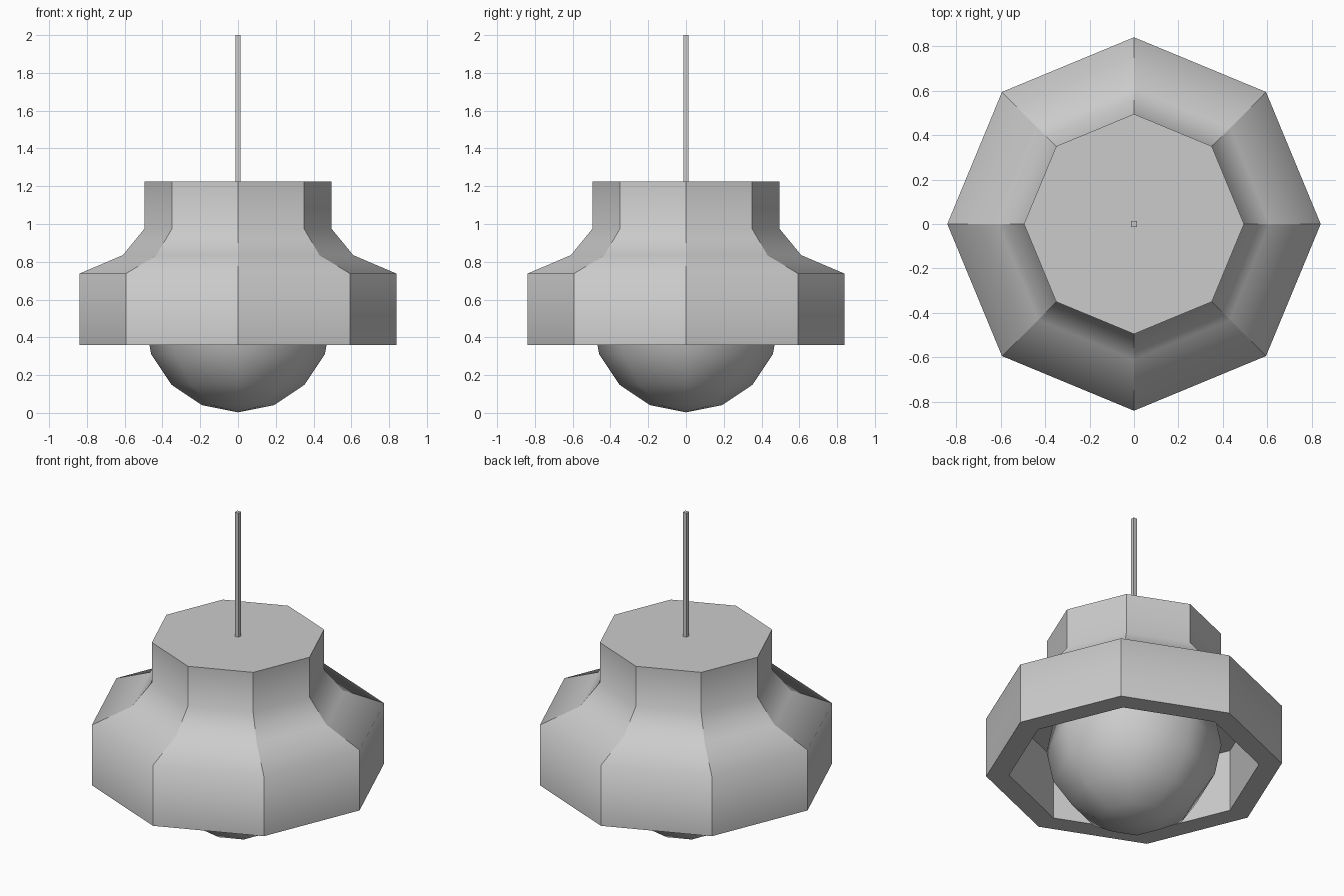
import bpy, bmesh
from math import sin, cos, pi

if "Cube" in bpy.data.objects:
    bpy.data.objects.remove(bpy.data.objects["Cube"])

SIDES = 8


def finish(bm, name):
    bmesh.ops.recalc_face_normals(bm, faces=bm.faces)
    mesh = bpy.data.meshes.new(name)
    bm.to_mesh(mesh)
    bm.free()
    obj = bpy.data.objects.new(name, mesh)
    bpy.context.collection.objects.link(obj)
    return obj


def lathe(name, profile, smooth_rings):
    """Octagonal closed body; corners stay sharp, listed profile bends are smooth."""
    bm = bmesh.new()
    rings = [[bm.verts.new((r * cos(2 * pi * i / SIDES), r * sin(2 * pi * i / SIDES), z))
              for i in range(SIDES)] for r, z in profile]
    for a, b in zip(rings, rings[1:]):
        for i in range(SIDES):
            j = (i + 1) % SIDES
            bm.faces.new((a[i], a[j], b[j], b[i]))
    bm.faces.new(rings[0])
    bm.faces.new(rings[-1])
    for f in bm.faces:
        f.smooth = True
    for e in bm.edges:
        e.smooth = False
    for k in smooth_rings:
        for i in range(SIDES):
            bm.edges.get((rings[k][i], rings[k][(i + 1) % SIDES])).smooth = True
    return finish(bm, name)


# Shade: recessed underside, rim, vertical skirt, curved shoulder, neck and top
lathe("lamp_shade", [(0.71, 0.75), (0.71, 0.36), (0.84, 0.36), (0.84, 0.737),
                     (0.61, 0.835), (0.495, 0.975), (0.495, 1.225)],
      smooth_rings=(3, 4, 5))

# Globe bulb
bm = bmesh.new()
bmesh.ops.create_uvsphere(bm, u_segments=SIDES, v_segments=8, radius=0.497)
bmesh.ops.translate(bm, verts=bm.verts, vec=(0, 0, 0.5))
for f in bm.faces:
    f.smooth = True
finish(bm, "bulb")

# Square hanging cord
bm = bmesh.new()
bmesh.ops.create_cube(bm, size=1)
bmesh.ops.scale(bm, verts=bm.verts, vec=(0.026, 0.026, 0.785))
bmesh.ops.translate(bm, verts=bm.verts, vec=(0, 0, 2.0 - 0.785 / 2))
finish(bm, "cord")
